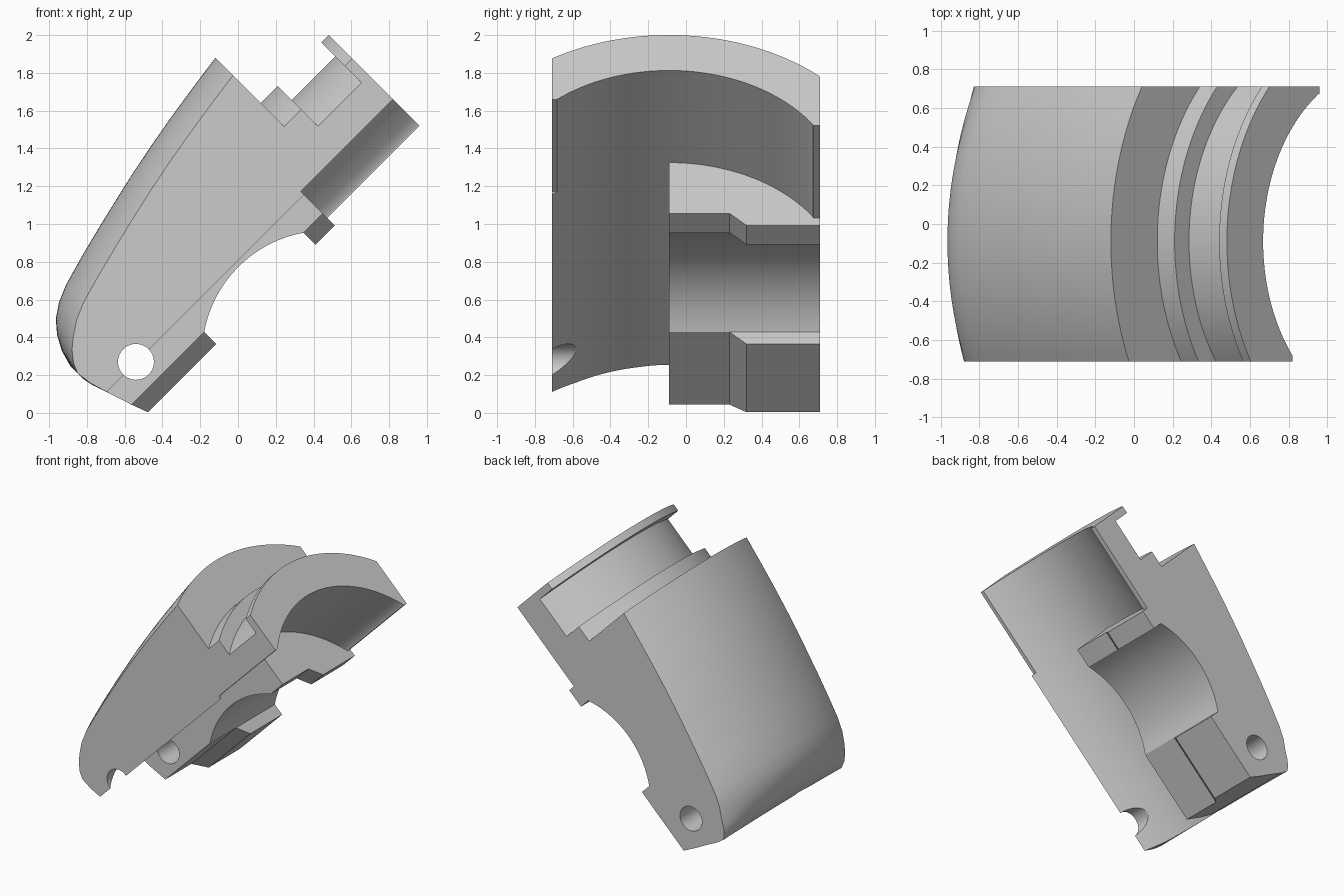
import bpy, bmesh, math
from mathutils import Matrix

cube = bpy.data.objects.get("Cube")
if cube:
    bpy.data.objects.remove(cube, do_unlink=True)

# Work in a straight frame: u along the bore, y across, v outward; tilted 45 degrees at the end
Y0, V0 = -0.09, -0.11          # bore axis
Y_MIN, Y_MAX = -0.71, 0.71     # side faces
BORE_R, CROWN_R = 0.92, 1.524
RING_R, GROOVE_R = 1.185, 1.08
STOP_U = 1.064                 # face where the inner block ends


def arc_v(r, y):
    return V0 + math.sqrt(r * r - (y - Y0) ** 2)


def make_object(name, bm):
    bmesh.ops.recalc_face_normals(bm, faces=bm.faces)
    mesh = bpy.data.meshes.new(name)
    bm.to_mesh(mesh)
    bm.free()
    ob = bpy.data.objects.new(name, mesh)
    bpy.context.collection.objects.link(ob)
    return ob


def loft(name, rings):
    """Closed solid through rings that share a point count."""
    bm = bmesh.new()
    rows = [[bm.verts.new(p) for p in ring] for ring in rings]
    n = len(rows[0])
    for a, b in zip(rows, rows[1:]):
        for i in range(n):
            j = (i + 1) % n
            bm.faces.new((a[i], a[j], b[j], b[i]))
    bm.faces.new(rows[0])
    bm.faces.new(rows[-1])
    return make_object(name, bm)


def prism_u(name, section, lo, hi):
    return loft(name, [[(u, y, v) for y, v in section] for u in (lo, hi)])


def prism_y(name, section, lo, hi):
    return loft(name, [[(u, y, v) for u, v in section] for y in (lo, hi)])


def cut(target, cutter):
    mod = target.modifiers.new("cut", "BOOLEAN")
    mod.operation = "DIFFERENCE"
    mod.solver = "EXACT"
    mod.object = cutter
    bpy.context.view_layer.objects.active = target
    bpy.ops.object.modifier_apply(modifier=mod.name)
    bpy.data.objects.remove(cutter, do_unlink=True)


# Outer shell profile: u, v, and how strongly the crown pulls it down at the sides
SHELL = [(-0.335, 0.34, 0), (-0.368, 0.43, 0), (-0.412, 0.566, 0),
         (-0.440, 0.68, 0.15), (-0.453, 0.80, 0.4), (-0.428, 0.89, 0.65),
         (-0.385, 0.97, 0.85), (-0.330, 1.034, 1), (-0.255, 1.085, 1),
         (-0.163, 1.124, 1), (0.0, 1.17, 1), (0.18, 1.216, 1),
         (0.35, 1.256, 1), (0.507, 1.292, 1), (0.68, 1.326, 1),
         (0.85, 1.356, 1), (1.05, 1.387, 1), (1.245, 1.414, 1)]
# Neck profile: u and radius
NECK = [(1.245, RING_R), (1.372, RING_R), (1.372, GROOVE_R),
        (1.698, GROOVE_R), (1.698, RING_R), (1.754, RING_R)]

slices = []
STEPS = 40
for i in range(STEPS + 1):
    y = Y_MIN + (Y_MAX - Y_MIN) * i / STEPS
    drop = CROWN_R + V0 - arc_v(CROWN_R, y)
    ring = [(u, y, v - w * drop) for u, v, w in SHELL]
    ring += [(u, y, arc_v(r, y)) for u, r in NECK]
    ring.append((1.754, y, 0.34))
    slices.append(ring)
body = loft("housing_half", slices)

# Bore through the whole length, leaving the inner block on the +y side
section = [(y, arc_v(BORE_R, y)) for y in
           [-1.0 + 1.67 * i / 48 for i in range(49)]]
section += [(0.672, 0.396), (1.0, 0.396), (1.0, -0.6), (-1.0, -0.6)]
bore = prism_u("bore_cutter", section, -1.5, 2.5)
block = prism_u("block_cutter", [(Y0, -2), (2, -2), (2, 2), (Y0, 2)], -3, STOP_U)
cut(bore, block)
cut(body, bore)

# Narrow ledge along the front lip of the neck
cut(body, prism_u("ledge_cutter", [(-1, 0), (-0.675, 0), (-0.675, 0.594), (-1, 0.594)],
                  STOP_U, 2.5))

# Sloped step under the inner block
cut(body, prism_u("step_cutter", [(-0.4, 0.43), (0.23, 0.43), (0.35, 0.31),
                                  (0.35, 0.1), (-0.4, 0.1)], -1, 1.2))

# Round seat across the inner block
SEAT_U, SEAT_R, HALF = 0.548, 0.655, 0.372
seat = [(SEAT_U + d, V0 + math.sqrt(SEAT_R ** 2 - d * d))
        for d in [HALF * (i / 14 - 1) for i in range(29)]]
seat += [(SEAT_U + HALF, 0.1), (SEAT_U - HALF, 0.1)]
cut(body, prism_y("seat_cutter", seat, -0.3, 1.0))

# Pin hole from side to side
pin = [(-0.191 + 0.095 * math.cos(a), 0.573 + 0.095 * math.sin(a))
       for a in [math.tau * i / 40 for i in range(40)]]
cut(body, prism_y("pin_cutter", pin, -1.0, 1.0))

# Tilt into place
body.data.transform(Matrix.Rotation(math.radians(-45), 4, "Y"))

# Single grey finish
grey = bpy.data.materials.new("light_grey")
grey.use_nodes = True
colour = (0.6, 0.6, 0.6, 1.0)
grey.diffuse_color = colour
grey.node_tree.nodes["Principled BSDF"].inputs["Base Color"].default_value = colour
body.data.materials.clear()
body.data.materials.append(grey)
for poly in body.data.polygons:
    poly.material_index = 0

bpy.ops.object.select_all(action="DESELECT")
body.select_set(True)
bpy.context.view_layer.objects.active = body
bpy.ops.object.shade_smooth_by_angle(angle=math.radians(30))
